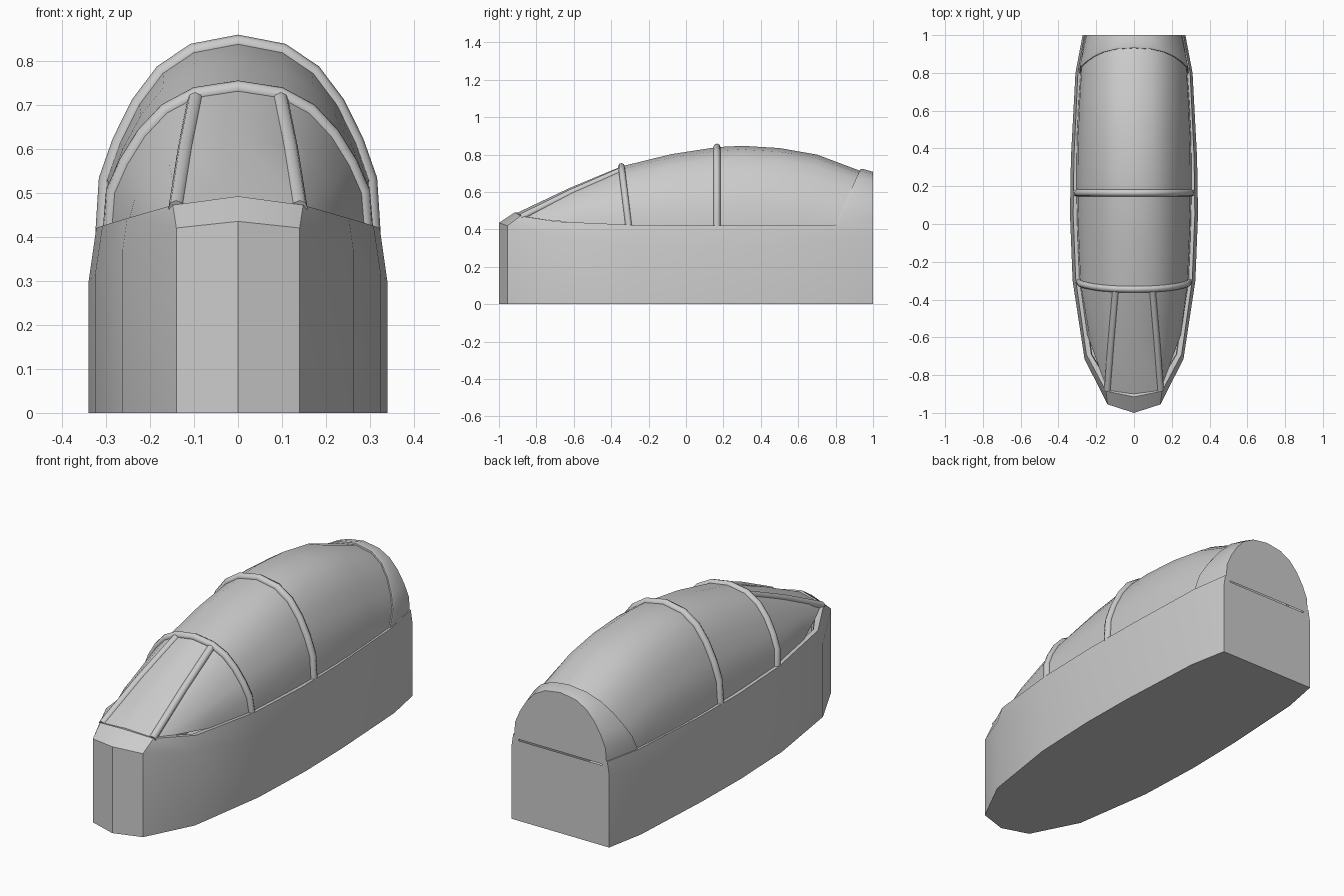
import bpy, bmesh, math
from mathutils import Vector

if "Cube" in bpy.data.objects:
    bpy.data.objects.remove(bpy.data.objects["Cube"])

# Normalised half arch of the canopy: (width, height) from sill to crown
ARCH = [(1, 0), (.975, .28), (.875, .48), (.735, .68), (.56, .845), (.33, .955), (0, 1)]
SILL = .41


def arch(w, crown, y_sill, y_crown, base=SILL):
    h = crown - base
    return [Vector((w * a, y_sill + (y_crown - y_sill) * t, base + h * t)) for a, t in ARCH]


def full(half):
    """Mirror a half section whose last point lies on x = 0."""
    return half + [Vector((-p.x, p.y, p.z)) for p in reversed(half[:-1])]


def loft(name, rows, angle=35, flat_rows=(), caps=(), end_edge=False):
    bm = bmesh.new()
    grid = [[bm.verts.new(p) for p in row] for row in rows]
    for i, (a, b) in enumerate(zip(grid, grid[1:])):
        for j in range(len(a) - 1):
            f = bm.faces.new((a[j], a[j + 1], b[j + 1], b[j]))
            f.smooth = i not in flat_rows
    for c in caps:
        bm.faces.new(grid[c])
    if end_edge:
        bm.faces.new([r[0] for r in grid] + [r[-1] for r in reversed(grid)])
    bmesh.ops.remove_doubles(bm, verts=bm.verts, dist=.0005)
    bmesh.ops.recalc_face_normals(bm, faces=bm.faces)
    me = bpy.data.meshes.new(name)
    bm.to_mesh(me)
    bm.free()
    me.set_sharp_from_angle(angle=math.radians(angle))
    ob = bpy.data.objects.new(name, me)
    bpy.context.collection.objects.link(ob)
    return ob


def tube(name, pts, r):
    cu = bpy.data.curves.new(name, 'CURVE')
    cu.dimensions = '3D'
    cu.bevel_depth = r
    cu.bevel_resolution = 2
    cu.use_fill_caps = True
    sp = cu.splines.new('POLY')
    sp.points.add(len(pts) - 1)
    for q, p in zip(sp.points, pts):
        q.co = (*p, 1)
    ob = bpy.data.objects.new(name, cu)
    bpy.context.collection.objects.link(ob)
    bpy.ops.object.select_all(action='DESELECT')
    ob.select_set(True)
    bpy.context.view_layer.objects.active = ob
    bpy.ops.object.convert(target='MESH')


# Hull: faceted wall, then a sloping sill that rolls inward around the glass
wall = [(0, -1, .435), (.14, -.955, .42), (.262, -.715, .37), (.325, -.3, .312),
        (.339, .05, .3), (.334, .35, .303), (.31, .8, .33), (.272, 1, .365)]
lip = [(0, -.915, .492), (.148, -.885, .472), (.252, -.69, .442), (.308, -.3, .425),
       (.322, .05, .42), (.318, .35, .42), (.297, .8, .425), (.262, 1, .43)]


def ring(pts):
    return full([Vector(p) for p in reversed(pts)])


floor = [(x, y, 0) for x, y, z in wall]
inner = [(max(x - .026, 0), y + (.02 if y < -.8 else 0), z - .002) for x, y, z in lip]
inset = [(x * .98, y + (.01 if y < -.8 else 0), z - .025) for x, y, z in inner]
loft('hull', [ring(floor), ring(wall), ring(lip), ring(inner), ring(inset)],
     flat_rows=(0,), caps=(0,), end_edge=True)

# Main canopy glass
front_arch = arch(.29, .737, -.305, -.345)
mid_arch = arch(.305, .84, .165, .165)
rear_arch = arch(.284, .712, .79, .935)
loft('canopy_glass', [full(s) for s in (
    front_arch, arch(.3, .802, -.06, -.08), mid_arch, arch(.305, .847, .3, .3),
    arch(.302, .835, .47, .5), arch(.295, .8, .63, .7), rear_arch)])

# Windscreen: flat centre panel and fanned side panels
nose = [Vector((.145, -.868, .462))] * 5 + [Vector((.14, -.88, .473)), Vector((0, -.9, .49))]
middle = []
for a, b, (_, t) in zip(nose, front_arch, ARCH):
    p = a.lerp(b, .5)
    middle.append(p + Vector((.03 * (1 - t), 0, .008 * t)))
loft('windscreen', [full(s) for s in (nose, middle, front_arch)], angle=25)

# Raised hoops and windscreen pillars
tube('windscreen_hoop', full(front_arch), .018)
tube('canopy_hoop', full(mid_arch), .019)
for side, tag in ((1, 'right'), (-1, 'left')):
    path = [Vector((side * p.x, p.y, p.z - .007)) for p in (nose[5], middle[5], front_arch[5])]
    tube('windscreen_pillar_' + tag, path, .018)

# Solid rear frame closing the back of the canopy
loft('rear_frame', [full(s) for s in (
    arch(.275, .7, .79, .93), arch(.29, .722, .79, .932), arch(.291, .724, .805, .945),
    arch(.258, .708, 1, 1))], caps=(3,))
